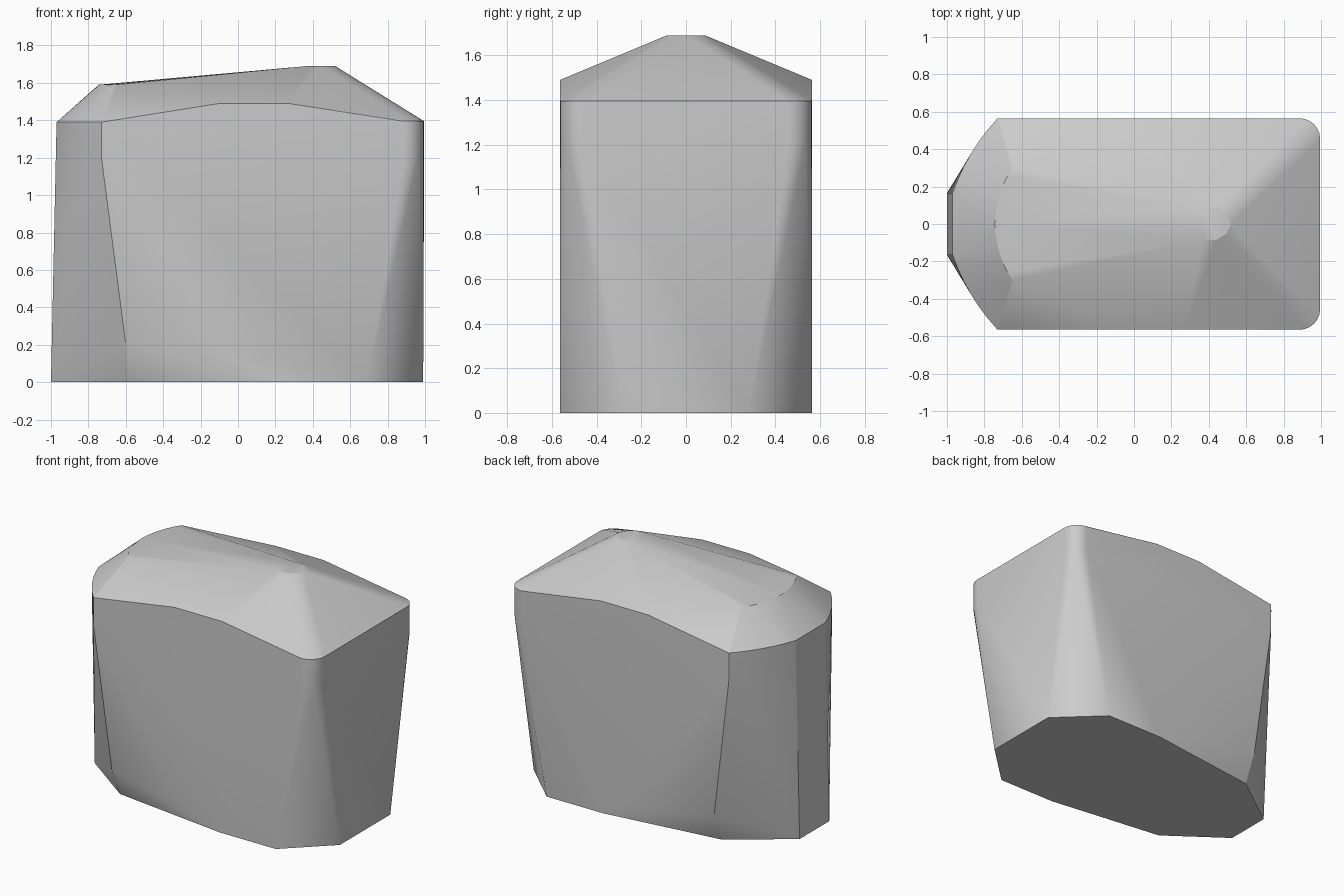
import bpy, bmesh, math

cube = bpy.data.objects.get("Cube")
if cube:
    bpy.data.objects.remove(cube, do_unlink=True)

W = 0.565  # half depth


def arc(cx, cy, r, z, steps=6):
    """Quarter-round corner from the side face to the end face."""
    return [(cx + r * math.sin(a), cy + r * math.cos(a), z)
            for a in (math.pi / 2 * i / steps for i in range(steps + 1))]


def bowed(start, end, bulge, z, steps=6):
    """Curve from start to end, bowed outward toward -x."""
    pts = []
    for i in range(steps + 1):
        t = i / steps
        b = 4 * bulge * t * (1 - t)
        pts.append((start[0] + (end[0] - start[0]) * t - b,
                    start[1] + (end[1] - start[1]) * t + b / 2, z))
    return pts


# One half of the outline; the other half is mirrored in y
base = [(0.99, 0.28, 0), (0.69, W, 0), (0.25, W, 0), (-0.6, 0.455, 0), (-1, 0.165, 0)]
lower_side = [(-0.6, 0.545, 0.2), (-0.05, W, 0.13), (-0.73, W, 1.2)]
eaves = [(-0.1, W, 1.49), (0.27, W, 1.49)]
eaves += bowed((-0.73, W), (-0.97, 0.165), 0.022, 1.39)
eaves += arc(0.885, W - 0.11, 0.11, 1.395) + arc(0.885, W - 0.11, 0.11, 1.2)
crown = bowed((-0.65, 0.3), (-0.745, 0), 0.02, 1.59)
peak = [(0.37, 0.085, 1.69), (0.44, 0.085, 1.69), (0.49, 0.055, 1.69), (0.52, 0, 1.69)]

bm = bmesh.new()
for x, y, z in base + lower_side + eaves + crown + peak:
    for s in (1, -1):
        bm.verts.new((x, s * y, z))
bmesh.ops.remove_doubles(bm, verts=bm.verts, dist=0.001)
hull = bmesh.ops.convex_hull(bm, input=bm.verts)
loose = {v for v in hull["geom_interior"] + hull["geom_unused"]
         if isinstance(v, bmesh.types.BMVert)}
bmesh.ops.delete(bm, geom=list(loose), context="VERTS")
bmesh.ops.dissolve_limit(bm, angle_limit=math.radians(0.5), verts=bm.verts, edges=bm.edges)
bmesh.ops.recalc_face_normals(bm, faces=bm.faces)

mesh = bpy.data.meshes.new("faceted_block")
bm.to_mesh(mesh)
bm.free()
block = bpy.data.objects.new("faceted_block", mesh)
bpy.context.collection.objects.link(block)

# Plain grey finish
grey = bpy.data.materials.new("light_grey")
grey.use_nodes = True
colour = (0.6, 0.6, 0.6, 1)
grey.diffuse_color = colour
grey.node_tree.nodes["Principled BSDF"].inputs["Base Color"].default_value = colour
mesh.materials.append(grey)

bpy.context.view_layer.objects.active = block
block.select_set(True)
bpy.ops.object.shade_smooth_by_angle(angle=math.radians(20))
